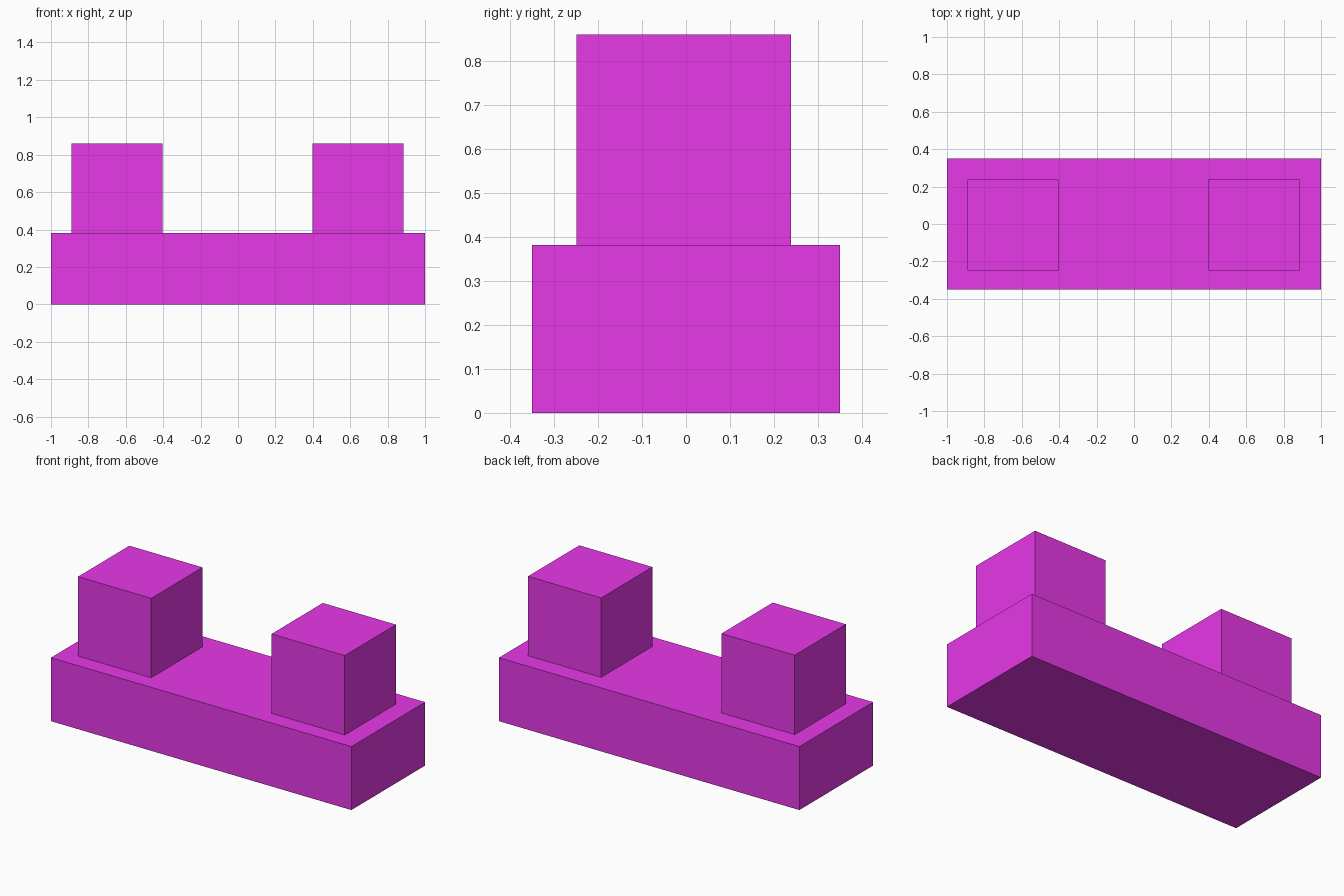
import bpy

if "Cube" in bpy.data.objects:
    bpy.data.objects.remove(bpy.data.objects["Cube"])

purple = bpy.data.materials.new("purple")
purple.diffuse_color = (0.8, 0.04, 0.8, 1.0)
purple.use_nodes = True
purple.node_tree.nodes["Principled BSDF"].inputs["Base Color"].default_value = purple.diffuse_color


def box(name, center, size):
    """Add a flat-sided box with its real dimensions baked into the mesh."""
    bpy.ops.mesh.primitive_cube_add(size=1, location=center)
    obj = bpy.context.object
    obj.name = name
    obj.scale = size
    bpy.ops.object.transform_apply(location=False, rotation=False, scale=True)
    obj.data.materials.append(purple)
    return obj


# Long base slab
BASE_HEIGHT = 0.382
box("base", (0, 0, BASE_HEIGHT / 2), (2.0, 0.70, BASE_HEIGHT))

# Two cubes standing on the base, very slightly off centre
CUBE = 0.487
TOP = 0.86
for side, x in (("left", -0.647), ("right", 0.641)):
    box(f"{side}_block", (x, -0.005, TOP - CUBE / 2), (CUBE, CUBE, CUBE))
